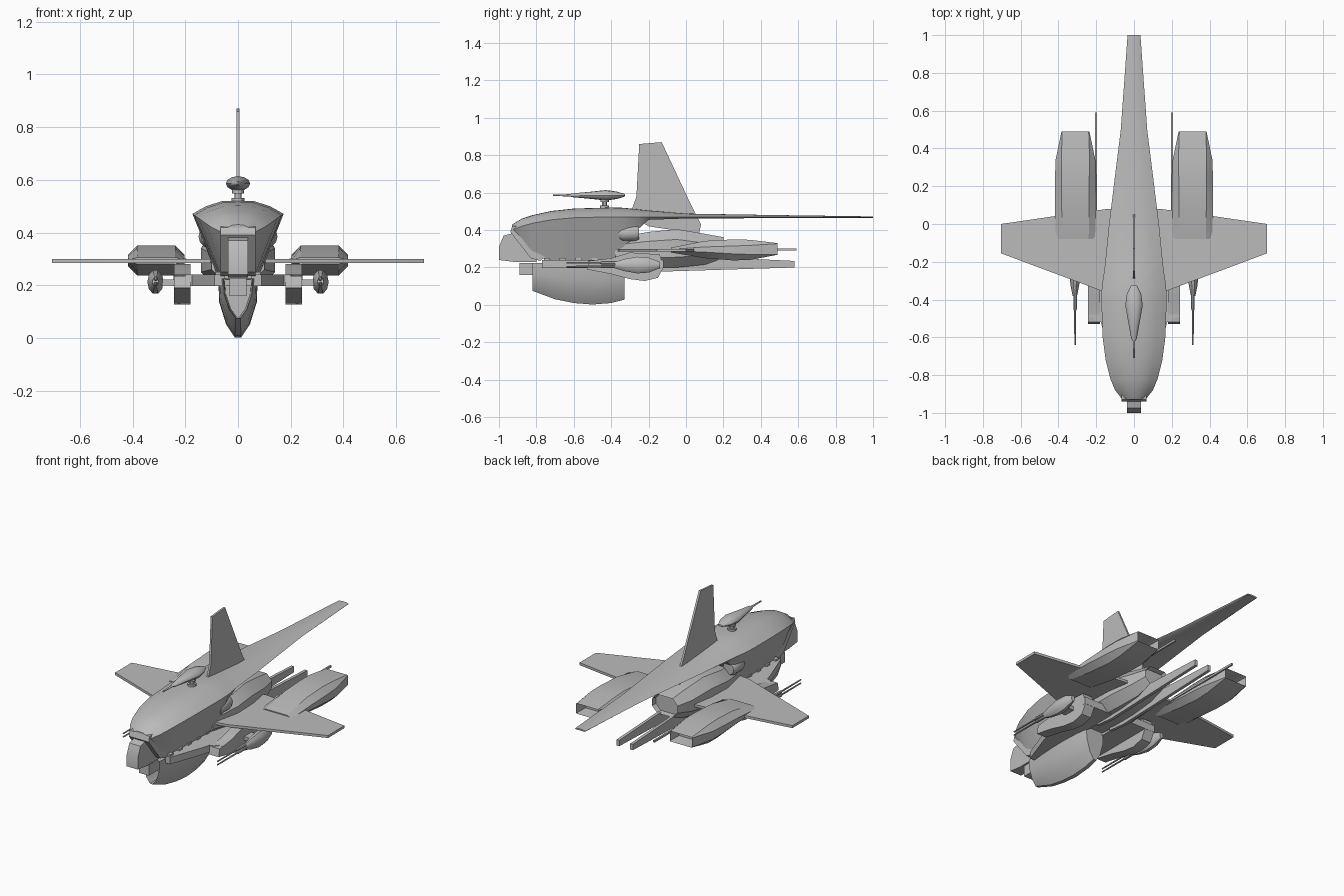
import bpy, bmesh, math
from mathutils import Vector

if "Cube" in bpy.data.objects:
    bpy.data.objects.remove(bpy.data.objects["Cube"])

grey = bpy.data.materials.new("hull_grey")
grey.diffuse_color = (0.5, 0.5, 0.5, 1)
grey.use_nodes = True
grey.node_tree.nodes["Principled BSDF"].inputs["Base Color"].default_value = grey.diffuse_color


def finish(bm, name, mirror=False, angle=30):
    bmesh.ops.recalc_face_normals(bm, faces=bm.faces)
    me = bpy.data.meshes.new(name)
    bm.to_mesh(me)
    bm.free()
    ob = bpy.data.objects.new(name, me)
    bpy.context.collection.objects.link(ob)
    me.materials.append(grey)
    bpy.ops.object.select_all(action='DESELECT')
    ob.select_set(True)
    bpy.context.view_layer.objects.active = ob
    bpy.ops.object.shade_smooth_by_angle(angle=math.radians(angle))
    if mirror:
        ob.modifiers.new("mirror", 'MIRROR')
    return ob


def loft(name, rings, mirror=False, angle=30, hollow=0):
    """Skin equal-sized rings of points; optionally recess the last cap."""
    bm = bmesh.new()
    vs = [[bm.verts.new(p) for p in r] for r in rings]
    n = len(vs[0])
    for a, b in zip(vs, vs[1:]):
        for i in range(n):
            bm.faces.new((a[i], a[(i + 1) % n], b[(i + 1) % n], b[i]))
    bm.faces.new(vs[0])
    cap = bm.faces.new(vs[-1])
    bmesh.ops.recalc_face_normals(bm, faces=bm.faces)
    if hollow:
        bmesh.ops.inset_region(bm, faces=[cap], thickness=0.006)
        bmesh.ops.translate(bm, verts=cap.verts, vec=(0, -hollow, 0))
    return finish(bm, name, mirror, angle)


def prism(name, pts, lo, hi, axis='x', mirror=False):
    """Extrude a (y,z) outline along x, or an (x,y) outline along z."""
    at = (lambda p, t: (t, p[0], p[1])) if axis == 'x' else (lambda p, t: (p[0], p[1], t))
    return loft(name, [[at(p, lo) for p in pts], [at(p, hi) for p in pts]], mirror)


def box(name, x, y, z, mirror=False):
    return prism(name, [(y[0], z[0]), (y[1], z[0]), (y[1], z[1]), (y[0], z[1])], x[0], x[1], 'x', mirror)


def spindle(name, x, z, stations, n=12, mirror=False):
    """Elliptical body along y: stations are (y, rx, rz)."""
    return loft(name, [[(x + rx * math.cos(2 * math.pi * i / n), y, z + rz * math.sin(2 * math.pi * i / n))
                        for i in range(n)] for y, rx, rz in stations], mirror, 40)


def octo(x, y, z0, z1, hw, c):
    """Chamfered rectangle ring."""
    d = c * min(1, (z1 - z0) / 0.1)
    return [(x + a, y, b) for a, b in ((hw - c, z1), (hw, z1 - d), (hw, z0 + d), (hw - c, z0),
            (c - hw, z0), (-hw, z0 + d), (-hw, z1 - d), (c - hw, z1))]


# upper hull shell running into the flat tail boom
hull = [(-.93, .06, .43, .40, .05, .38), (-.88, .10, .46, .42, .05, .33), (-.82, .125, .48, .437, .055, .26),
        (-.72, .15, .502, .455, .065, .24), (-.6, .166, .515, .466, .07, .235), (-.4, .173, .521, .471, .077, .235),
        (-.33, .17, .519, .471, .085, .245), (-.25, .158, .51, .471, .12, .41), (-.2, .152, .505, .471, .13, .455),
        (0, .132, .488, .470, .115, .462), (.5, .07, .48, .470, .06, .464), (1, .034, .473, .469, .03, .464)]
rings = []
for y, w, zt, ze, wb, zb in hull:
    half = [(.35 * w, zt - .03 * (zt - ze)), (.7 * w, zt - .42 * (zt - ze)), (w, ze), (wb, zb)]
    rings.append([(0, y, zt)] + [(a, y, b) for a, b in half] + [(-a, y, b) for a, b in reversed(half)])
loft("upper_hull", rings)

# lower jaw keel, open at the front
rings = []
for y, w, zb in ((-.33, .06, .028), (-.4, .07, .01), (-.5, .075, .002), (-.6, .074, .01),
                 (-.7, .068, .03), (-.82, .055, .075)):
    h = .225 - zb
    half = [(w, .225), (w * .95, zb + .6 * h), (w * .6, zb + .22 * h), (w * .16, zb)]
    rings.append([(a, y, b) for a, b in half] + [(-a, y, b) for a, b in reversed(half)])
loft("lower_jaw", rings, hollow=-.1)

# nose: sensor head, collar and chin
prism("nose_head", [(-1, .24), (-1, .31), (-.975, .37), (-.9, .39), (-.8, .36), (-.8, .23), (-.92, .23)], -.037, .037)
prism("nose_collar", [(-.94, .39), (-.93, .42), (-.85, .43), (-.7, .3), (-.78, .235), (-.83, .25)], -.066, .066)
box("chin_block", (-.032, .032), (-.89, -.78), (.16, .225))

# ribs between hull and jaw
for i in range(5):
    y = -.76 + i * .085
    box("jaw_rib", (-.085, .085), (y, y + .03), (.2, .25))

# rear fuselage with an engine outlet
loft("rear_fuselage", [octo(0, -.38, .22, .36, .1, .04), octo(0, -.2, .2, .39, .14, .05),
                       octo(0, -.05, .2, .405, .135, .055), octo(0, .1, .215, .38, .11, .05),
                       octo(0, .2, .25, .362, .085, .035)], hollow=.03)
spindle("side_thruster", .105, .385, [(-.36, .035, .035), (-.34, .045, .045), (-.27, .045, .045), (-.25, .036, .036)],
        mirror=True)

# wings
prism("wing", [(.06, -.37), (.17, -.355), (.705, -.155), (.705, 0), (.43, .04), (.14, .08), (.06, .08)],
      .285, .3, 'z', True)

# tail fin
prism("tail_fin", [(-.3, .48), (-.265, .58), (-.25, .86), (-.13, .87), (.02, .55), (.08, .43), (.07, .38), (0, .39),
                   (-.2, .42)], -.006, .006)

# wing nacelles, hollow at the back
loft("nacelle", [octo(.31, -.08, .28, .306, .105, .035), octo(.31, .1, .25, .342, .108, .035),
                 octo(.31, .25, .238, .35, .108, .035), octo(.31, .34, .24, .348, .105, .03),
                 octo(.31, .49, .268, .33, .074, .004)], True, hollow=.08)

# trailing rods and lower keel blades
box("trailing_rod", (.196, .206), (.02, .59), (.29, .302), True)
prism("keel_blade", [(-.25, .19), (-.13, .178), (.58, .2), (.58, .235), (.05, .26), (-.25, .25)], .036, .054, 'x', True)

# side arms and intake pods
prism("side_arm", [(.05, -.77), (.09, -.77), (.165, -.56), (.175, -.52), (.2, -.515), (.21, -.5), (.24, -.49),
                   (.235, -.35), (.245, -.12), (.05, -.12)], .198, .24, 'z', True)
prism("intake_pod", [(-.53, .19), (-.4, .165), (-.3, .138), (-.22, .128), (-.15, .145), (-.12, .2), (-.14, .27),
                     (-.3, .28), (-.4, .25), (-.52, .235)], .18, .243, 'x', True)

# gun pods under the wings
spindle("gun_pod", .313, .213, [(-.38, .012, .018), (-.33, .022, .034), (-.26, .031, .047), (-.2, .028, .042),
                                (-.14, .012, .018)], 10, True)
for z in (.205, .225):
    spindle("gun_barrel", .312, z, [(-.64, .004, .004), (-.46, .005, .005), (-.45, .009, .009), (-.3, .009, .009)], 8, True)
box("gun_mount", (.23, .3), (-.29, -.22), (.2, .222), True)

# dorsal turret
spindle("turret_body", 0, .586, [(-.71, .004, .004), (-.62, .006, .006), (-.61, .014, .01), (-.5, .034, .02),
                                 (-.43, .046, .028), (-.37, .038, .02), (-.325, .015, .006)])
bm = bmesh.new()
for r, z, d in ((.024, .522, .02), (.013, .545, .05), (.022, .557, .016)):
    v = bmesh.ops.create_cone(bm, cap_ends=True, segments=12, radius1=r, radius2=r, depth=d)['verts']
    bmesh.ops.translate(bm, verts=v, vec=Vector((0, -.435, z)))
finish(bm, "turret_post")
